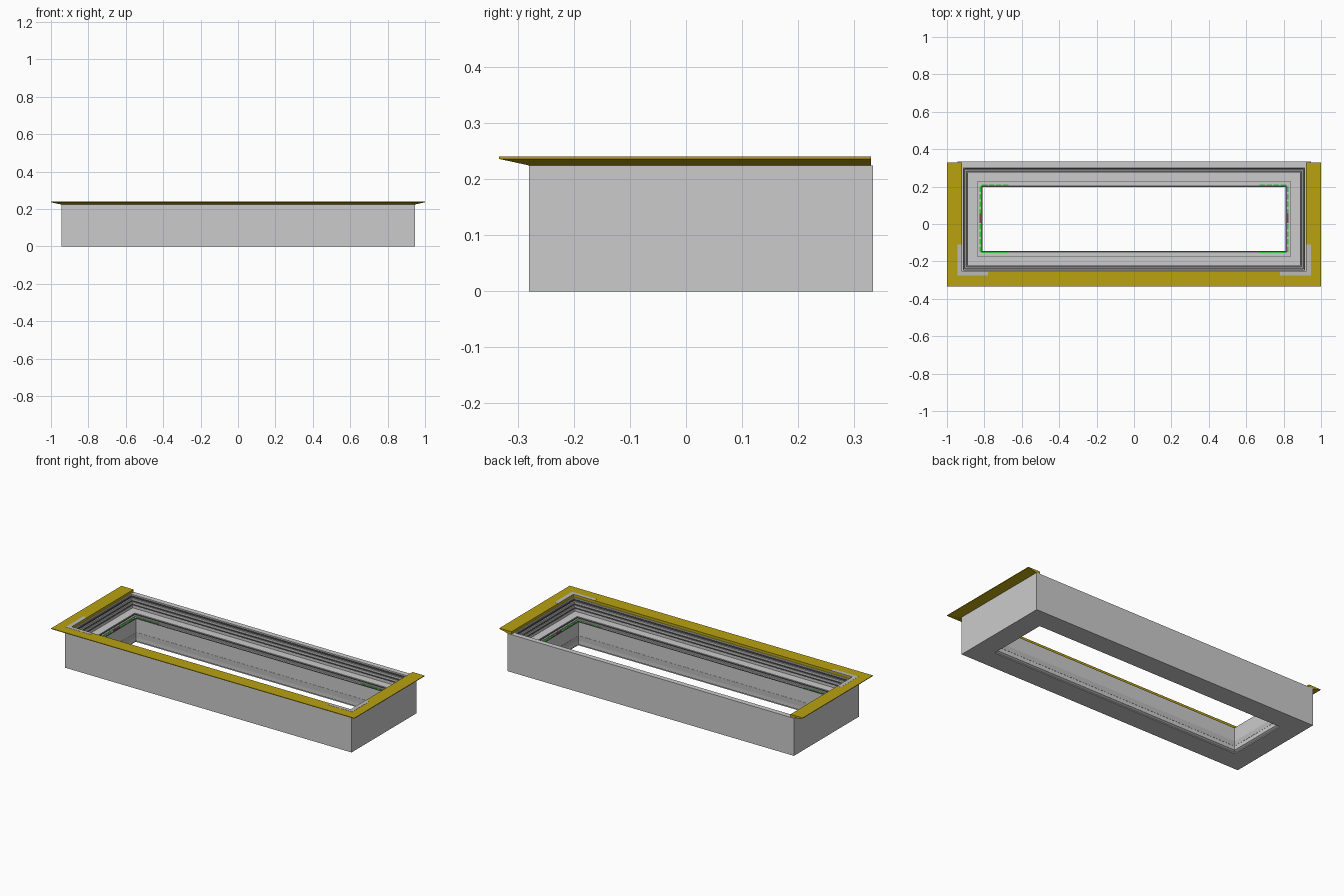
import bpy, bmesh

if "Cube" in bpy.data.objects:
    bpy.data.objects.remove(bpy.data.objects["Cube"])

X, Y0, Y1 = 0.945, -0.28, 0.333      # outer faces of the box
TOP = 0.224


def material(name, rgb):
    m = bpy.data.materials.new(name)
    m.diffuse_color = (*rgb, 1)
    m.use_nodes = True
    m.node_tree.nodes["Principled BSDF"].inputs["Base Color"].default_value = m.diffuse_color
    return m


yellow = material("yellow", (0.48, 0.36, 0.005))
green = material("green", (0.02, 0.65, 0.02))
dark = material("dark_grey", (0.1, 0.1, 0.1))
light = material("light_grey", (0.5, 0.5, 0.5))
maroon = material("maroon", (0.2, 0.05, 0.08))


def finish(name, bm, mat=None):
    bmesh.ops.recalc_face_normals(bm, faces=bm.faces)
    me = bpy.data.meshes.new(name)
    bm.to_mesh(me)
    bm.free()
    ob = bpy.data.objects.new(name, me)
    bpy.context.collection.objects.link(ob)
    if mat:
        me.materials.append(mat)
    return ob


def loft(name, sections, closed, mat=None):
    """Join equal closed sections; closed makes a ring, otherwise ends are capped."""
    bm = bmesh.new()
    rows = [[bm.verts.new(p) for p in s] for s in sections]
    n, k = len(rows), len(rows[0])
    for i in range(n if closed else n - 1):
        a, b = rows[i], rows[(i + 1) % n]
        for j in range(k):
            bm.faces.new((a[j], a[(j + 1) % k], b[(j + 1) % k], b[j]))
    if not closed:
        bm.faces.new(rows[0])
        bm.faces.new(rows[-1])
    return finish(name, bm, mat)


def frame(name, profile, mat=None):
    """Sweep (inset, z) profile round the rectangular box outline."""
    corners = [(-1, 0), (1, 0), (1, 1), (-1, 1)]
    return loft(name, [[(sx * (X - d), Y1 - d if back else Y0 + d, z)
                        for d, z in profile] for sx, back in corners], True, mat)


def box(name, x0, x1, y0, y1, z0, z1, mat=None):
    return loft(name, [[(x0, y0, z), (x1, y0, z), (x1, y1, z), (x0, y1, z)]
                       for z in (z0, z1)], False, mat)


# Box frame with stepped inner edge
frame("box_frame", [
    (0, 0), (0, TOP), (0.031, TOP), (0.031, 0.205), (0.040, 0.205),
    (0.040, 0.190), (0.050, 0.190), (0.050, 0.175), (0.057, 0.175),
    (0.057, 0.160), (0.105, 0.160), (0.105, 0.152), (0.118, 0.152),
    (0.118, 0.145), (0.135, 0.145), (0.135, 0.012), (0.123, 0.006), (0.123, 0)])


def ridge(name, d0, d1, z0, z1, mat):
    frame(name, [(d0, z0), (d0, z1), (d1, z1), (d1, z0)], mat)


# Dark seal ridges and the light strip inside the opening
ridge("upper_seal", 0.031, 0.035, 0.207, 0.216, dark)
ridge("middle_seal", 0.040, 0.045, 0.188, 0.194, dark)
ridge("lower_seal", 0.050, 0.056, 0.173, 0.178, dark)
ridge("inner_seal", 0.105, 0.109, 0.150, 0.156, dark)
ridge("lip_seal", 0.128, 0.135, 0.143, 0.147, dark)
ridge("light_strip", 0.134, 0.136, 0.035, 0.065, light)

# Yellow flange: three mitred sides, thin outer lip, sloped underside
flange = [(0, 0.236), (0, 0.240), (0.080, 0.240), (0.080, TOP), (0.055, TOP)]
path = [(-1, 0.330, 0), (-1, -0.333, 1), (1, -0.333, 1), (1, 0.330, 0)]
loft("flange", [[(sx * (1 - d), y + d * m, z) for d, z in flange]
                for sx, y, m in path], False, yellow)

for side, s in (("left", -1), ("right", 1)):
    # Corner plates set into the flange
    box(side + "_plate_side", s * 0.945, s * 0.920, -0.275, -0.11, 0.238, 0.2408, light)
    box(side + "_plate_front", s * 0.920, s * 0.780, -0.275, -0.253, 0.238, 0.2408, light)
    # Green dashes along the short sides
    for i in range(9):
        y = -0.150 + i * 0.040
        if i != 4:
            box(f"{side}_side_dash_{i}", s * 0.826, s * 0.817, y, y + 0.030,
                0.143, 0.148, green)
    # Green dashes near the corners of the long sides
    for i in range(4):
        x = 0.670 + i * 0.038
        for end, y in (("front", -0.156), ("back", 0.206)):
            box(f"{side}_{end}_dash_{i}", s * x, s * (x + 0.030), y, y + 0.006,
                0.143, 0.148, green)
    box(side + "_marker", s * 0.828, s * 0.816, 0.005, 0.055, 0.143, 0.149, maroon)
